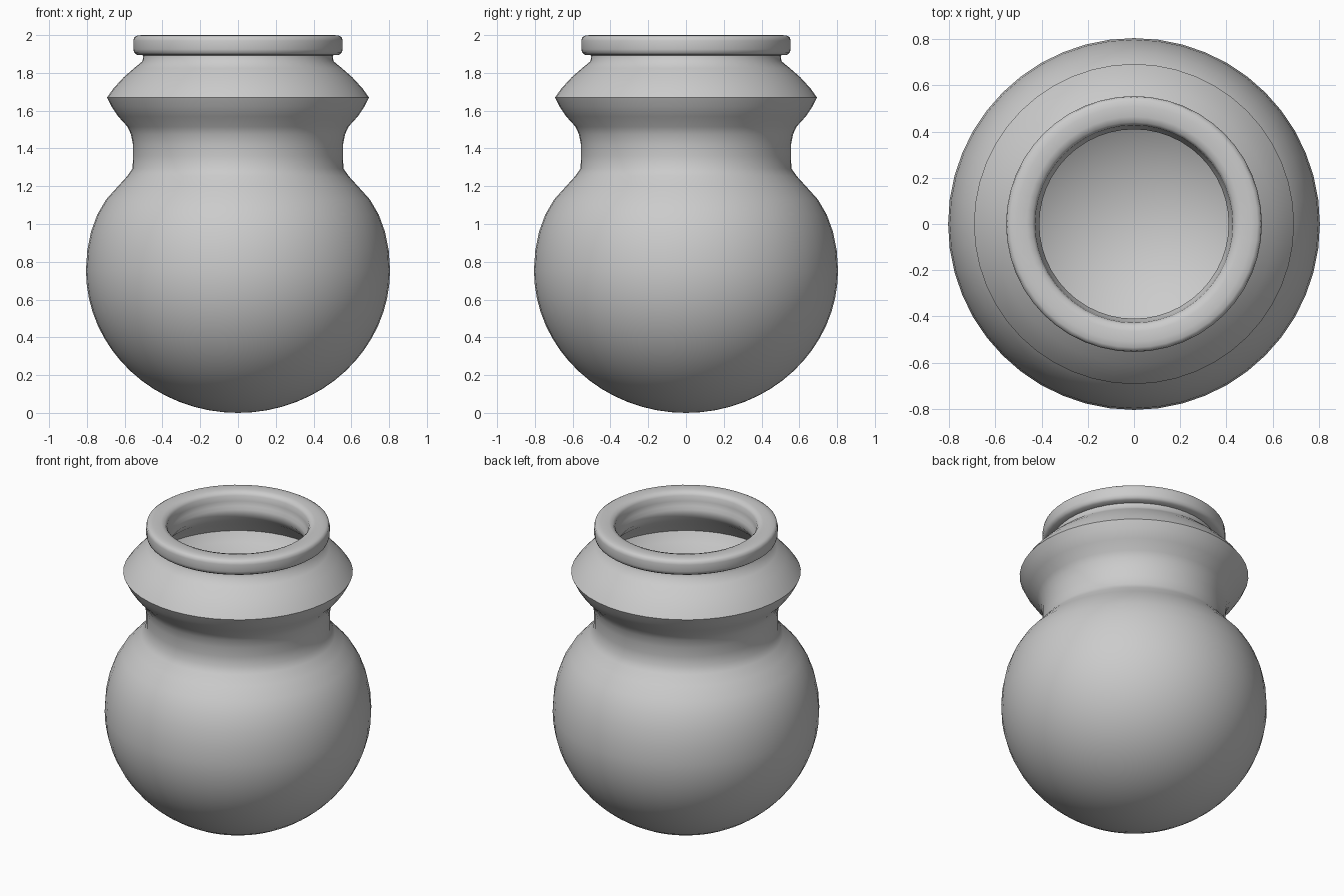
import bpy, bmesh, math

if "Cube" in bpy.data.objects:
    bpy.data.objects.remove(bpy.data.objects["Cube"])

SEGMENTS = 48


def bowl(radius, depth, centre_z, steps=16):
    """Lower half of the round belly, from the bottom pole to the equator."""
    return [(radius * math.sin(a), centre_z - depth * math.cos(a))
            for a in (i * math.pi / 2 / steps for i in range(steps + 1))]


def lathe(name, profile):
    bm = bmesh.new()
    verts = [bm.verts.new((r, 0, z)) for r, z in profile]
    edges = [bm.edges.new(pair) for pair in zip(verts, verts[1:])]
    bmesh.ops.spin(bm, geom=verts + edges, cent=(0, 0, 0), axis=(0, 0, 1),
                   angle=2 * math.pi, steps=SEGMENTS, use_merge=False)
    bmesh.ops.remove_doubles(bm, verts=bm.verts, dist=0.0005)
    bmesh.ops.recalc_face_normals(bm, faces=bm.faces)
    mesh = bpy.data.meshes.new(name)
    bm.to_mesh(mesh)
    bm.free()
    obj = bpy.data.objects.new(name, mesh)
    bpy.context.collection.objects.link(obj)
    bpy.context.view_layer.objects.active = obj
    obj.select_set(True)
    bpy.ops.object.shade_smooth_by_angle(angle=math.radians(50))
    return obj


# Outer wall: belly, shoulder, neck, flared collar
outer = bowl(0.805, 0.755, 0.755) + [
    (0.798, 0.86), (0.778, 0.96), (0.745, 1.05), (0.698, 1.13), (0.635, 1.20),
    (0.585, 1.255), (0.558, 1.295), (0.556, 1.36), (0.556, 1.42), (0.567, 1.475),
    (0.585, 1.515), (0.635, 1.57), (0.67, 1.622), (0.693, 1.67),
    (0.66, 1.717), (0.605, 1.777), (0.55, 1.825), (0.505, 1.862), (0.502, 1.893)]

# Rounded rim
rim = [(0.535, 1.896), (0.549, 1.906), (0.554, 1.925), (0.554, 1.97),
       (0.55, 1.988), (0.535, 1.997), (0.51, 2.0), (0.465, 2.0), (0.44, 1.992),
       (0.428, 1.975), (0.425, 1.94), (0.42, 1.91)]

# Hollow inside following the outer wall
inner = [(0.41, 1.89), (0.41, 1.85), (0.45, 1.80), (0.52, 1.74), (0.582, 1.67),
         (0.55, 1.61), (0.48, 1.53), (0.455, 1.45), (0.452, 1.29), (0.50, 1.21),
         (0.58, 1.13), (0.65, 1.03), (0.69, 0.90)] + bowl(0.705, 0.655, 0.755)[::-1]

lathe("jar", outer + rim + inner)
